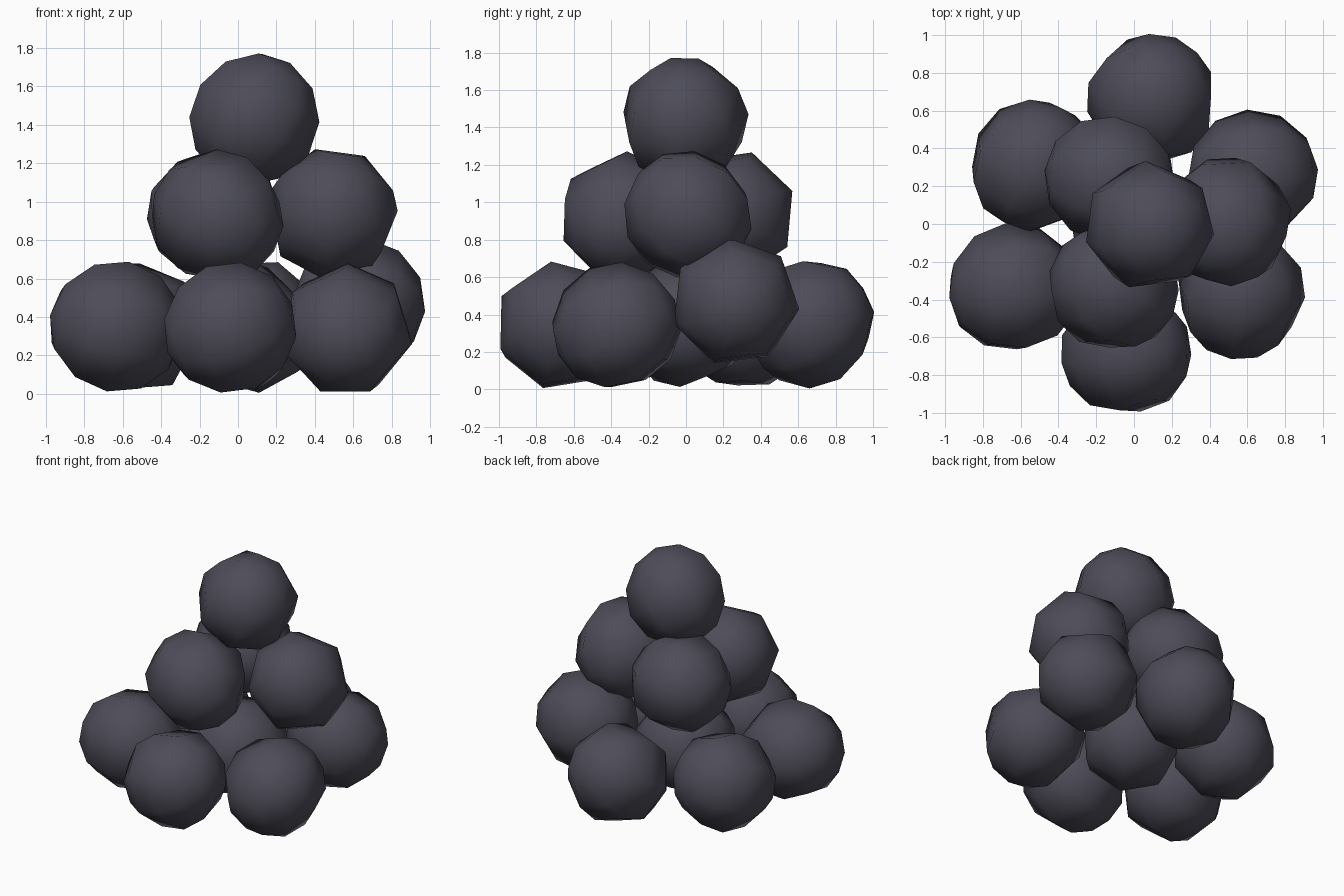
import bpy, bmesh, math, random
from mathutils import Vector, Euler

if "Cube" in bpy.data.objects:
    bpy.data.objects.remove(bpy.data.objects["Cube"])

random.seed(4)

iron = bpy.data.materials.new("dark_iron")
iron.diffuse_color = (0.075, 0.072, 0.098, 1)
iron.use_nodes = True
iron.node_tree.nodes["Principled BSDF"].inputs["Base Color"].default_value = iron.diffuse_color

HALF = 0.338  # average half width of one ball


def ball(name, centre):
    """Low-poly smooth ball, randomly turned, fitted about its centre."""
    bm = bmesh.new()
    bmesh.ops.create_uvsphere(bm, u_segments=7, v_segments=6, radius=1)
    turn = Euler([random.uniform(0, math.tau) for _ in range(3)]).to_matrix()
    for v in bm.verts:
        v.co = turn @ v.co
    lo = Vector([min(v.co[i] for v in bm.verts) for i in range(3)])
    hi = Vector([max(v.co[i] for v in bm.verts) for i in range(3)])
    scale = 2 * HALF / (sum(hi - lo) / 3)
    for v in bm.verts:
        v.co = (v.co - (lo + hi) / 2) * scale
    for f in bm.faces:
        f.smooth = True
    mesh = bpy.data.meshes.new(name)
    bm.to_mesh(mesh)
    bm.free()
    mesh.materials.append(iron)
    obj = bpy.data.objects.new(name, mesh)
    obj.location = centre
    bpy.context.collection.objects.link(obj)


# Bottom layer: six around one, with one ball riding slightly high
bottom = [(0.0, -0.01, 0.35), (0.08, 0.66, 0.345), (-0.52, 0.31, 0.35),
          (-0.635, -0.33, 0.35), (-0.04, -0.66, 0.345), (0.57, -0.37, 0.345),
          (0.63, 0.27, 0.475)]
# Middle layer: three balls in the hollows
middle = [(-0.13, 0.235, 0.93), (0.495, 0.01, 0.935), (-0.105, -0.32, 0.935)]
# Single ball on top
top = [(0.085, 0.0, 1.43)]

for layer, centres in (("bottom", bottom), ("middle", middle), ("top", top)):
    for i, c in enumerate(centres):
        ball(f"{layer}_ball_{i + 1}", c)
